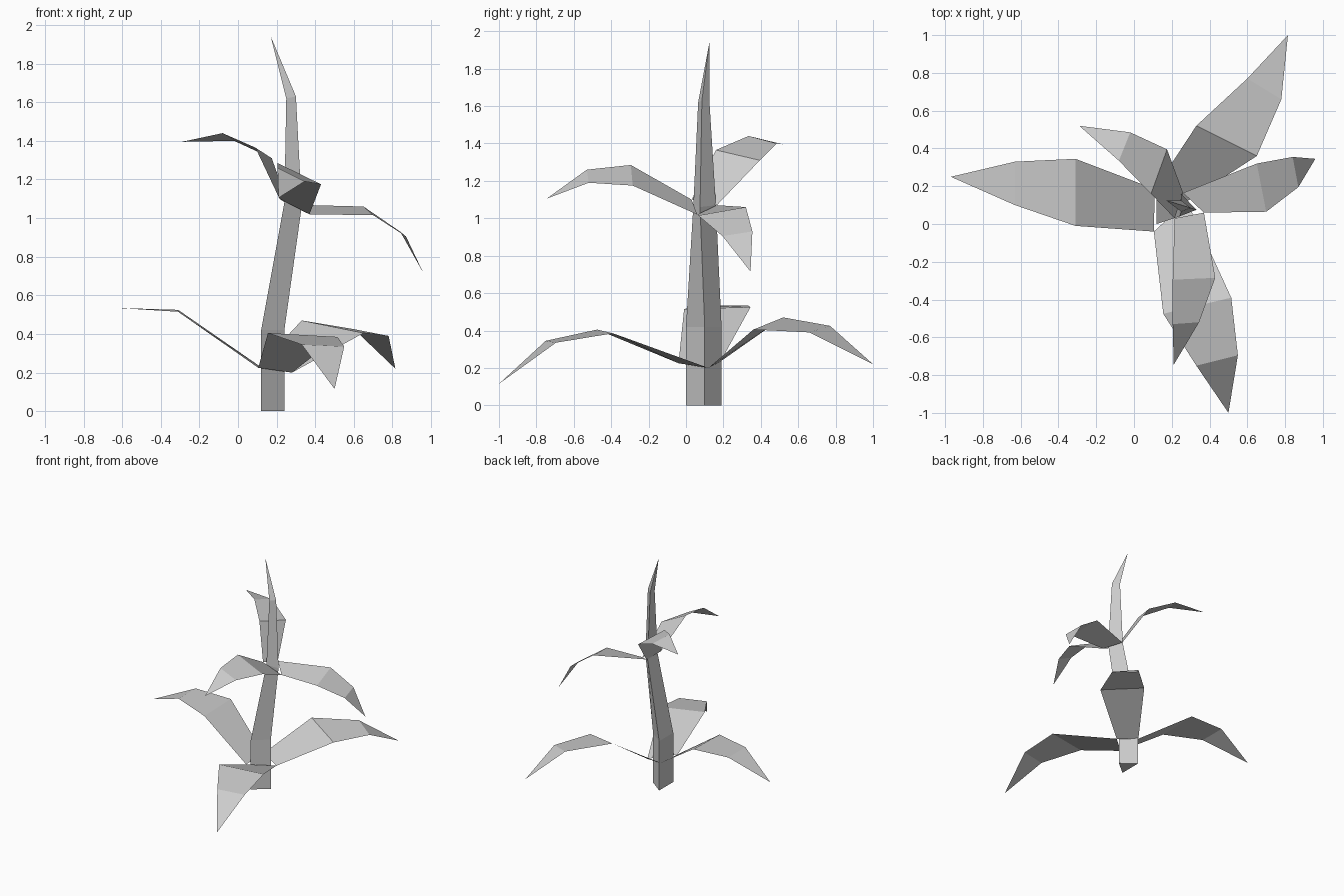
import bpy


def make_object(name, verts, faces):
    mesh = bpy.data.meshes.new(name)
    mesh.from_pydata(verts, [], faces)
    mesh.update()
    obj = bpy.data.objects.new(name, mesh)
    bpy.context.collection.objects.link(obj)
    return obj


def stem(name, rings, tip):
    """Three-sided stem through stacked rings, closed by a pointed tip."""
    verts = [p for ring in rings for p in ring] + [tip]
    faces = [(2, 1, 0)]
    for r in range(len(rings) - 1):
        for i in range(3):
            a, b = 3 * r + i, 3 * r + (i + 1) % 3
            faces.append((a, b, b + 3, a + 3))
    top = 3 * (len(rings) - 1)
    faces += [(top + i, top + (i + 1) % 3, len(verts) - 1) for i in range(3)]
    return make_object(name, verts, faces)


def leaf(name, pairs, tip):
    """Flat bent blade: left/right pairs from root outward, then a point."""
    verts = [p for pair in pairs for p in pair] + [tip]
    faces = [(2 * i, 2 * i + 1, 2 * i + 3, 2 * i + 2) for i in range(len(pairs) - 1)]
    n = len(verts) - 1
    faces.append((n - 2, n - 1, n))
    return make_object(name, verts, faces)


# Stem
base = [(0.12, 0.0), (0.24, 0.10), (0.12, 0.19)]
stem("stem", [
    [(x, y, 0.0) for x, y in base],
    [(x, y, 0.42) for x, y in base],
    [(0.24, 0.04, 1.08), (0.33, 0.075, 1.06), (0.25, 0.16, 1.07)],
    [(0.25, 0.065, 1.62), (0.30, 0.085, 1.63), (0.25, 0.125, 1.63)],
], (0.17, 0.125, 1.94))

# Lower whorl: neighbouring leaves share root corners around the stem
p1, p2, p3 = (0.105, -0.04, 0.225), (0.28, 0.12, 0.20), (0.11, 0.185, 0.235)
leaf("lower_leaf_left", [
    (p3, p1),
    ((-0.31, 0.345, 0.525), (-0.31, -0.01, 0.515)),
    ((-0.63, 0.33, 0.535), (-0.63, 0.10, 0.535)),
], (-0.97, 0.25, 0.385))
leaf("lower_leaf_back", [
    (p2, p3),
    ((0.65, 0.36, 0.405), (0.33, 0.52, 0.47)),
    ((0.78, 0.66, 0.39), (0.60, 0.77, 0.425)),
], (0.815, 1.0, 0.22))
leaf("lower_leaf_front", [
    (p1, p2),
    ((0.155, -0.475, 0.405), (0.515, -0.39, 0.385)),
    ((0.33, -0.75, 0.345), (0.55, -0.695, 0.335)),
], (0.50, -1.0, 0.115))

# Upper whorl
q1, q2, q3 = (0.215, 0.03, 1.10), (0.37, 0.06, 1.02), (0.26, 0.165, 1.07)
leaf("upper_leaf_left", [
    (q3, q1),
    ((0.175, 0.395, 1.31), (0.09, 0.16, 1.365)),
    ((-0.02, 0.485, 1.40), (-0.08, 0.335, 1.44)),
], (-0.29, 0.52, 1.395))
leaf("upper_leaf_right", [
    (q2, q3),
    ((0.70, 0.065, 1.015), (0.65, 0.32, 1.06)),
    ((0.87, 0.195, 0.905), (0.84, 0.355, 0.93)),
], (0.96, 0.345, 0.715))
leaf("upper_leaf_front", [
    (q1, q2),
    ((0.205, -0.295, 1.285), (0.43, -0.285, 1.175)),
    ((0.205, -0.53, 1.26), (0.345, -0.52, 1.19)),
], (0.21, -0.745, 1.105))
